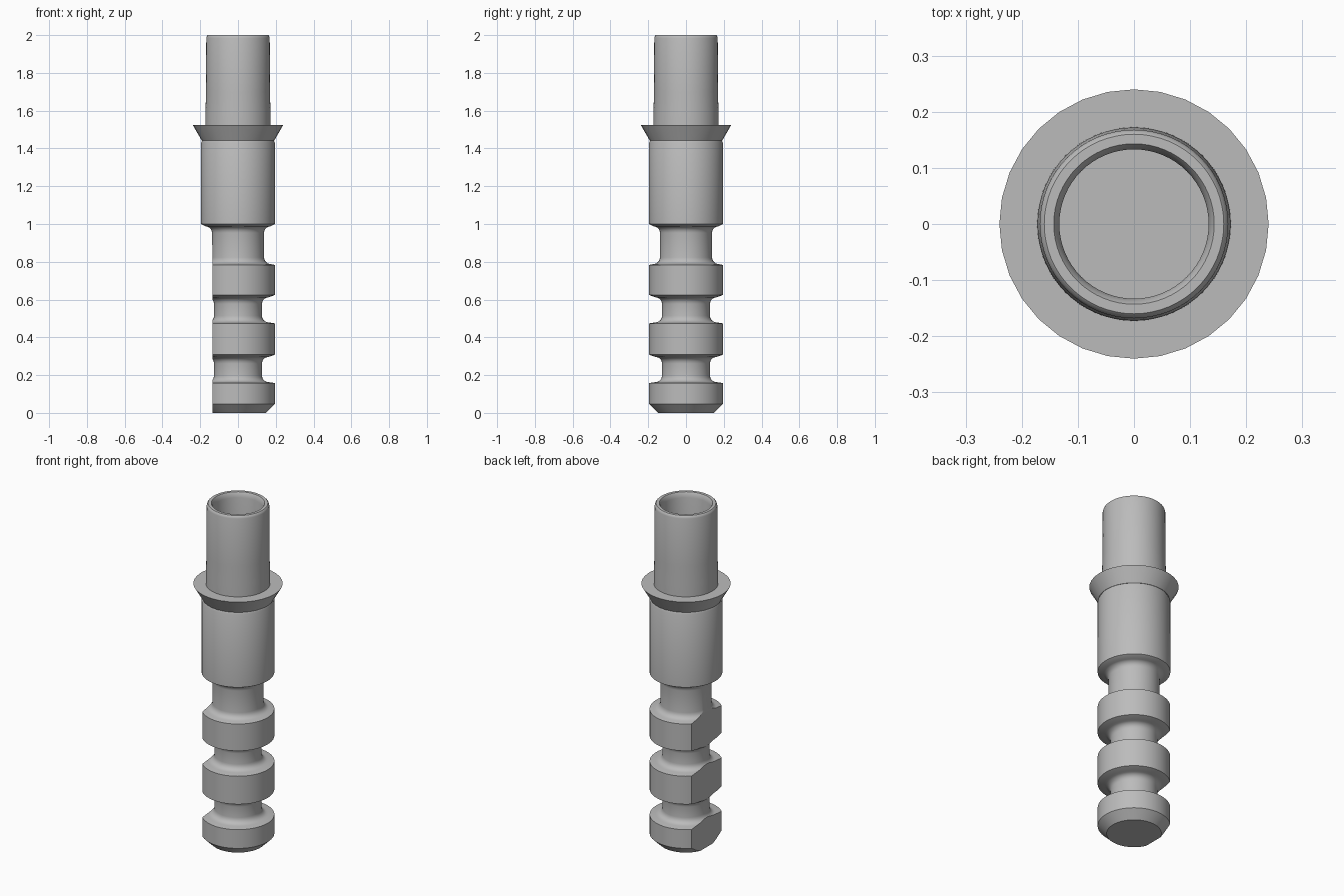
import bpy, bmesh, math

cube = bpy.data.objects.get("Cube")
if cube:
    bpy.data.objects.remove(cube, do_unlink=True)

steel = bpy.data.materials.new("plain grey metal")
steel.use_nodes = True
grey = (0.5, 0.5, 0.5, 1)
steel.diffuse_color = grey
steel.node_tree.nodes["Principled BSDF"].inputs["Base Color"].default_value = grey


def finish(obj):
    obj.data.materials.append(steel)
    bpy.ops.object.select_all(action='DESELECT')
    bpy.context.view_layer.objects.active = obj
    obj.select_set(True)
    bpy.ops.object.shade_smooth_by_angle(angle=math.radians(30))


def lathe(name, profile, sides=64):
    """Closed solid turned around z; profile runs upward, and its ends are capped."""
    bm = bmesh.new()
    rings = []
    for r, z in profile:
        rings.append([bm.verts.new((r * math.cos(a), r * math.sin(a), z))
                      for a in (2 * math.pi * i / sides for i in range(sides))])
    for low, high in zip(rings, rings[1:]):
        for i in range(sides):
            j = (i + 1) % sides
            bm.faces.new((low[i], low[j], high[j], high[i]))
    bm.faces.new(rings[0][::-1])
    bm.faces.new(rings[-1])
    bmesh.ops.recalc_face_normals(bm, faces=bm.faces)
    mesh = bpy.data.meshes.new(name)
    bm.to_mesh(mesh)
    bm.free()
    obj = bpy.data.objects.new(name, mesh)
    bpy.context.collection.objects.link(obj)
    return obj


def groove(neck, rim, low, high, fillet=0.035):
    """Neck between two rings, with a rounded fillet at each end."""
    steps = [math.pi / 2 * i / 5 for i in range(6)]
    curve = [(neck + fillet * (1 - math.sin(a)), fillet * (1 - math.cos(a))) for a in steps]
    bottom = [(r, low + dz) for r, dz in curve]
    top = [(r, high - dz) for r, dz in reversed(curve)]
    return [(rim, low - 0.005)] + bottom + top + [(rim, high + 0.012)]


# Grooved shank and plain cylindrical body
R = 0.195
shank = lathe("grooved_shank",
              [(0.147, 0), (R, 0.047)]
              + groove(0.127, R, 0.163, 0.296)
              + groove(0.127, R, 0.479, 0.612)
              + groove(0.138, R, 0.788, 0.988)
              + [(R, 1.43), (0.188, 1.445)])

# Flat milled along the left-hand side of the shank
bpy.ops.mesh.primitive_cube_add(size=1, location=(-0.235, 0, 0.39))
cutter = bpy.context.object
cutter.name = "flat_cutter"
cutter.scale = (0.2, 0.6, 1.0)
cutter.hide_render = True
cut = shank.modifiers.new("side flat", 'BOOLEAN')
cut.operation = 'DIFFERENCE'
cut.solver = 'EXACT'
cut.object = cutter
bpy.context.view_layer.objects.active = shank
bpy.ops.object.modifier_apply(modifier=cut.name)
bpy.data.objects.remove(cutter, do_unlink=True)
finish(shank)

# Flared collar
finish(lathe("flared_collar", [(0.192, 1.442), (0.24, 1.525)], 32))

# Hollow tube with a rounded rim
finish(lathe("hollow_tube",
             [(0.173, 1.5), (0.172, 1.6), (0.169, 1.7), (0.168, 1.985), (0.165, 1.995),
              (0.16, 2.0), (0.143, 2.0), (0.138, 1.992), (0.133, 1.97), (0.133, 1.55)]))
